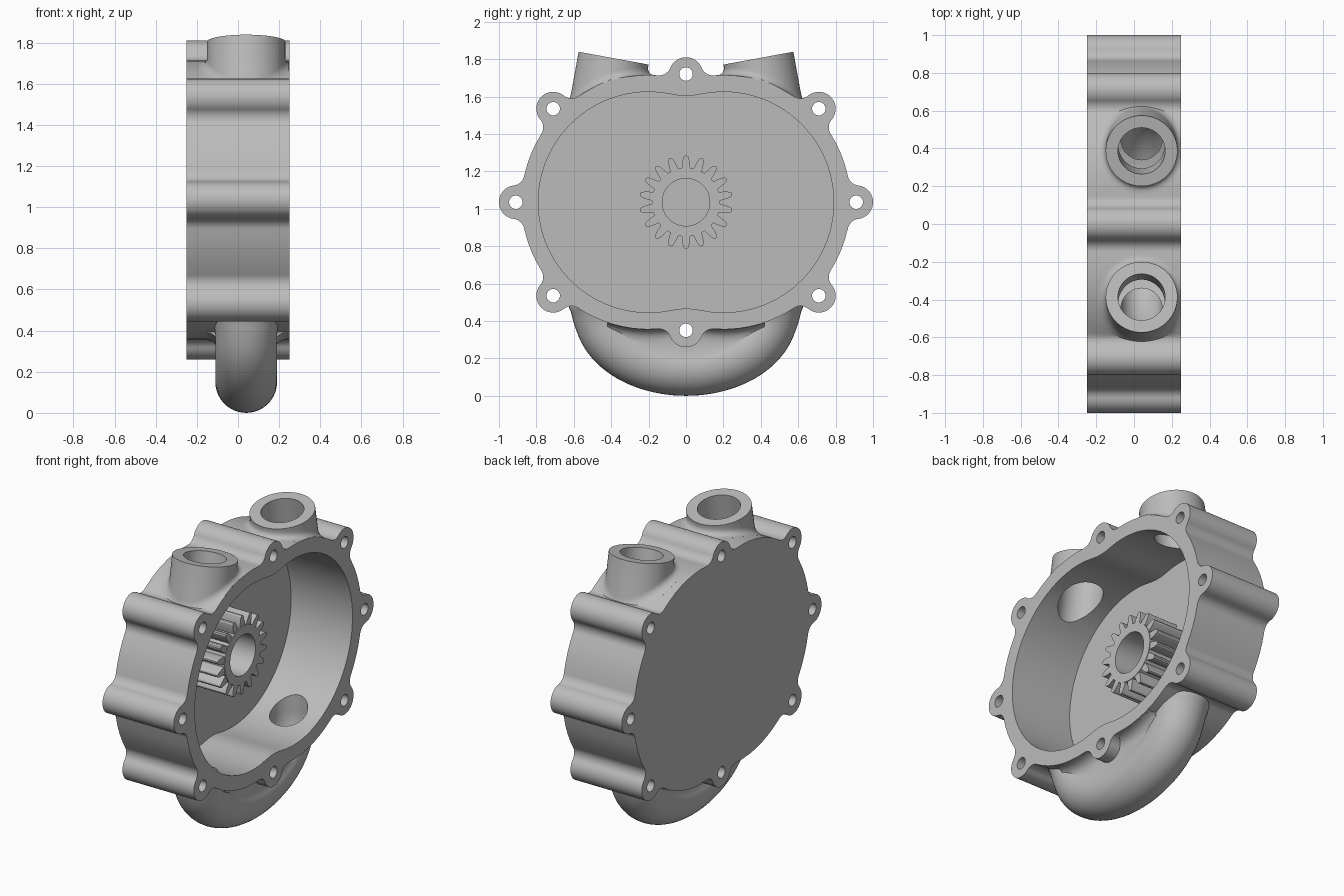
import bpy, bmesh
from math import sin, cos, pi, sqrt, atan2, radians
from mathutils import Vector

cube = bpy.data.objects.get("Cube")
if cube:
    bpy.data.objects.remove(cube, do_unlink=True)

metal = bpy.data.materials.new("cast_grey")
metal.use_nodes = True
metal.diffuse_color = (0.5, 0.5, 0.5, 1)
metal.node_tree.nodes["Principled BSDF"].inputs["Base Color"].default_value = (0.5, 0.5, 0.5, 1)

CZ = 1.035            # height of the housing centre
PX = 0.04             # x of all pipe centres
HALF, FLOOR = 0.25, -0.18
LOBE_Y, LOBE_R, CAV_R = 0.2, 0.68, 0.59


def loft(name, rings):
    """Closed solid skinned through rings of equal point count."""
    bm = bmesh.new()
    rows = [[bm.verts.new(p) for p in ring] for ring in rings]
    n = len(rows[0])
    for a, b in zip(rows, rows[1:]):
        for i in range(n):
            j = (i + 1) % n
            bm.faces.new((a[i], a[j], b[j], b[i]))
    bm.faces.new(rows[0])
    bm.faces.new(rows[-1])
    bmesh.ops.recalc_face_normals(bm, faces=bm.faces)
    mesh = bpy.data.meshes.new(name)
    bm.to_mesh(mesh)
    bm.free()
    mesh.materials.append(metal)
    obj = bpy.data.objects.new(name, mesh)
    bpy.context.collection.objects.link(obj)
    return obj


def prism(name, outline, x0, x1):
    return loft(name, [[(x, y, z) for y, z in outline] for x in (x0, x1)])


def circle(y, z, r, n=32):
    return [(y + r * cos(2 * pi * i / n), z + r * sin(2 * pi * i / n)) for i in range(n)]


def arc(c, r, a0, a1):
    n = max(2, int(abs(a1 - a0) / radians(6)) + 1)
    return [(c.x + r * cos(a0 + (a1 - a0) * i / n), c.y + r * sin(a0 + (a1 - a0) * i / n))
            for i in range(n + 1)]


def filleted(circles, f):
    """Counter-clockwise outline over circles (y, z, r), concave fillets between them."""
    cs = [(Vector((y, z)), r) for y, z, r in circles]
    fil = []
    for (a, ra), (b, rb) in zip(cs, cs[1:] + cs[:1]):
        d = b - a
        L = d.length
        t = (L * L + (ra + f) ** 2 - (rb + f) ** 2) / (2 * L)
        d /= L
        fil.append(a + d * t + Vector((d.y, -d.x)) * sqrt((ra + f) ** 2 - t * t))

    def ang(v):
        return atan2(v.y, v.x)
    pts = []
    for i, (c, r) in enumerate(cs):
        a0, a1 = ang(fil[i - 1] - c), ang(fil[i] - c)
        pts += arc(c, r, a0, a0 + (a1 - a0) % (2 * pi))
        nxt = cs[(i + 1) % len(cs)][0]
        b0, b1 = ang(c - fil[i]), ang(nxt - fil[i])
        pts += arc(fil[i], f, b0, b0 - (b0 - b1) % (2 * pi))[1:-1]
    return pts


def boolean(target, tool, operation):
    mod = target.modifiers.new("cut", "BOOLEAN")
    mod.operation, mod.object, mod.solver = operation, tool, "EXACT"
    bpy.context.view_layer.objects.active = target
    bpy.ops.object.modifier_apply(modifier=mod.name)
    bpy.data.objects.remove(tool, do_unlink=True)


def smooth(obj):
    bpy.ops.object.select_all(action="DESELECT")
    obj.select_set(True)
    bpy.context.view_layer.objects.active = obj
    bpy.ops.object.shade_smooth_by_angle(angle=radians(32))


# Housing outline: two lobes with eight bolt bosses
right, left = (LOBE_Y, CZ, LOBE_R), (-LOBE_Y, CZ, LOBE_R)
bolts = [(0.91, 0), (0.71, 0.5), (0, 0.685), (-0.71, 0.5),
         (-0.91, 0), (-0.71, -0.5), (0, -0.685), (0.71, -0.5)]
lobes = [right, right, left, left, left, left, right, right]
chain = []
for (y, z), lobe in zip(bolts, lobes):
    chain += [(y, CZ + z, 0.09), lobe]
housing = prism("housing", filleted(chain, 0.065), -HALF, HALF)


# Ports: tilted necks that flare into the lobe surface
def port_point(s, phi, r, depth):
    t = r * sin(phi)
    x = min(PX + r * cos(phi), HALF - 0.001)
    return (x, s * (0.387 + 0.984 * t + 0.18 * depth), 1.805 + 0.18 * t - 0.984 * depth)


def surface_depth(phi, r):
    return 0.724 - sqrt(LOBE_R ** 2 - (r * sin(phi) + 0.323) ** 2)


def port(s, r=0.19, f=0.05, n=64):
    angles = [2 * pi * i / n for i in range(n)]
    rings = [[port_point(s, a, r, 0) for a in angles]]
    for step in range(9):
        k = step / 8
        ring = []
        for a in angles:
            h0, h1 = surface_depth(a, r), surface_depth(a, r + f)
            d = (1 - k) ** 2 * (h0 - f) + 2 * k * (1 - k) * h0 + k * k * h1
            ring.append(port_point(s, a, r + f * k * k, d))
        rings.append(ring)
    rings.append([port_point(s, a, r + f, surface_depth(a, r + f) + 0.06) for a in angles])
    return loft("port", rings)


def port_bore(s, n=48):
    return loft("port_bore", [[port_point(s, 2 * pi * i / n, 0.125, d) for i in range(n)]
                              for d in (-0.05, 0.42)])


# Crossover pipe: half-elliptic sweep under the housing
def pipe(name, r, top, flare, n=40, steps=48):
    path = [(-0.45, top, 0, 1), (-0.45, 0.47, 0, 1)]
    for i in range(steps + 1):
        a = pi + pi * i / steps
        ny, nz = 0.3 * cos(a), 0.45 * sin(a)
        path.append((0.45 * cos(a), 0.45 + 0.3 * sin(a), ny, nz))
    path += [(0.45, 0.47, 0, 1), (0.45, top, 0, 1)]
    rings = []
    for y, z, ny, nz in path:
        if z > 0.451:
            ny, nz = (1 if y > 0 else -1), 0
        v = Vector((ny, nz)).normalized()
        rr = r + flare * max(0, min(1, (z - 0.37) / 0.1)) ** 2
        rings.append([(PX + rr * sin(2 * pi * i / n), y + v.x * rr * cos(2 * pi * i / n),
                       z + v.y * rr * cos(2 * pi * i / n)) for i in range(n)])
    return loft(name, rings)


# Web: fills between pipe and housing with flared upper edges
def web():
    rings = []
    for i in range(33):
        y = -0.42 + 0.84 * i / 32
        top = CZ - sqrt(LOBE_R ** 2 - (abs(y) - LOBE_Y) ** 2)
        low = min(0.45 - 0.3 * sqrt(1 - (y / 0.45) ** 2) + 0.03, top - 0.07)
        side = [(0.135, low), (0.135, top - 0.06)]
        side += [(0.135 + 0.06 * (1 - cos(a)), top - 0.06 + 0.06 * sin(a))
                 for a in (pi / 8, pi / 4, 3 * pi / 8, pi / 2)]
        side.append((0.195, top + 0.04))
        rings.append([(PX + w, y, z) for w, z in side] +
                     [(PX - w, y, z) for w, z in reversed(side)])
    return loft("web", rings)


for part in (port(1), port(-1), web(), pipe("pipe", 0.15, 0.56, 0.025)):
    boolean(housing, part, "UNION")

# Cavity, bores and bolt holes
cavity = filleted([(LOBE_Y, CZ, CAV_R), (-LOBE_Y, CZ, CAV_R)], 0.35)
cutters = [prism("cavity", cavity, FLOOR, HALF + 0.1), port_bore(1), port_bore(-1),
           pipe("pipe_bore", 0.11, 0.62, 0)]
cutters += [prism("bolt_hole", circle(y, CZ + z, 0.036), -0.4, 0.4) for y, z in bolts]
for cutter in cutters:
    boolean(housing, cutter, "DIFFERENCE")
smooth(housing)

# Gear ring of eighteen teeth around a hub on the cavity floor
flank = [(0.36, 0.183), (0.31, 0.2), (0.23, 0.225), (0.14, 0.244), (0.05, 0.25)]
tooth = [(-a, r) for a, r in flank] + flank[::-1]
pitch = 2 * pi / 18
profile = [(r * cos((k + 0.5 + a) * pitch), CZ + r * sin((k + 0.5 + a) * pitch))
           for k in range(18) for a, r in tooth]
for name, outline, front in (("gear_teeth", profile, 0.03),
                             ("gear_hub", circle(0, CZ, 0.182, 64), 0.034)):
    ring = prism(name, outline, FLOOR - 0.01, front)
    boolean(ring, prism("gear_bore", circle(0, CZ, 0.127, 64), -0.3, 0.2), "DIFFERENCE")
    smooth(ring)
